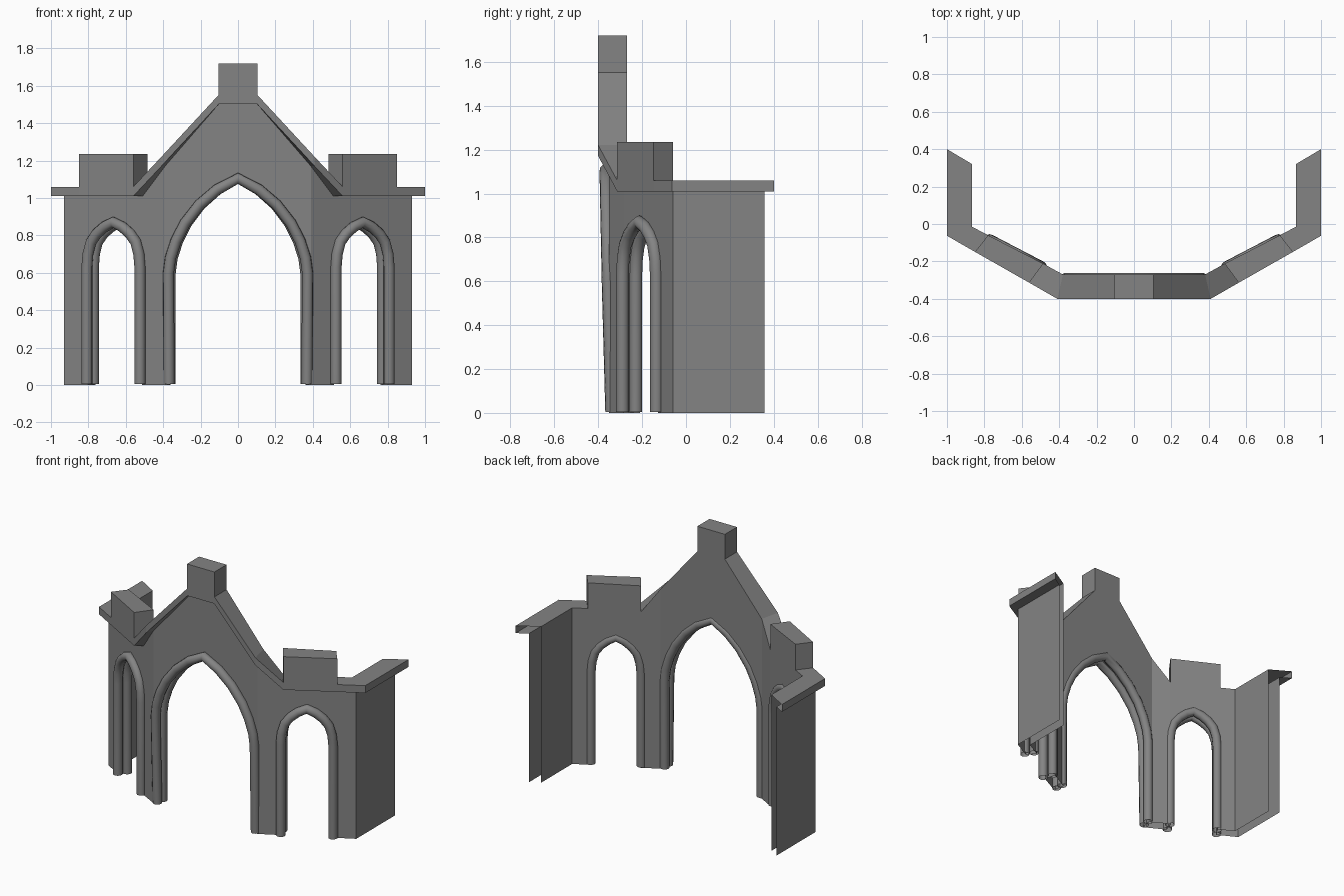
import bpy, bmesh
from mathutils import Vector

if "Cube" in bpy.data.objects:
    bpy.data.objects.remove(bpy.data.objects["Cube"])

# Plan stations: s, outer coping xy, wall face xy, inner face xy, wall top z
STATIONS = [
    (0.00, (0.00, -.400), (0.00, -.350), (0.00, -.270), 1.505),
    (0.10, (0.10, -.400), (0.10, -.350), (0.10, -.270), 1.505),
    (0.39, (0.41, -.400), (0.39, -.350), (0.38, -.270), 1.17),
    (0.51, (0.56, -.314), (0.51, -.286), (0.485, -.212), 1.01),
    (0.82, (0.85, -.149), (0.82, -.119), (0.78, -.060), 1.01),
    (0.93, (1.00, -.063), (0.93, -.060), (0.865, -.015), 1.01),
    (1.35, (1.00, 0.400), (0.93, 0.357), (0.865, 0.320), 1.01),
]
COPING = 0.05

# Dark grey stone
STONE = bpy.data.materials.new("stone")
STONE.diffuse_color = (0.23, 0.23, 0.23, 1)
STONE.use_nodes = True
STONE.node_tree.nodes["Principled BSDF"].inputs["Base Color"].default_value = STONE.diffuse_color

# Arch centre lines: (fraction of half width, z) from springing to apex
BIG = [(1, .60), (.97, .68), (.89, .77), (.76, .865), (.55, .965), (.30, 1.045), (0, 1.105)]
SMALL = [(1, .63), (.96, .70), (.84, .765), (.62, .81), (.34, .845), (0, .87)]


def arch_line(centre, half, pts):
    left = [(centre - half * f, z) for f, z in pts]
    return left + [(centre + half * f, z) for f, z in reversed(pts[:-1])]


ARCHES = [arch_line(0, .37, BIG), arch_line(.658, .144, SMALL)]


def lerp_table(table, x):
    for (x0, z0), (x1, z1) in zip(table, table[1:]):
        if x0 - 1e-6 <= x <= x1 + 1e-6:
            return z0 + (z1 - z0) * (x - x0) / (x1 - x0)
    return 0.0


def top_z(s):
    return lerp_table([(st[0], st[4]) for st in STATIONS], abs(s))


def place(s, layer, z):
    """Point on the folded plan; layer 0 = coping edge, 1 = wall face, 2 = inner face."""
    a = abs(s)
    k = [lerp_table([(st[0], Vector(st[i])) for st in STATIONS], a) for i in (1, 2, 3)]
    p = k[0].lerp(k[1], layer) if layer < 1 else k[1].lerp(k[2], layer - 1)
    return (p.x if s >= 0 else -p.x, p.y, z)


def make_object(name, faces, mirror=True):
    bm = bmesh.new()
    for f in faces:
        bm.faces.new([bm.verts.new(p) for p in f])
    bmesh.ops.remove_doubles(bm, verts=bm.verts, dist=0.0005)
    bmesh.ops.recalc_face_normals(bm, faces=bm.faces)
    me = bpy.data.meshes.new(name)
    bm.to_mesh(me)
    bm.free()
    me.materials.append(STONE)
    ob = bpy.data.objects.new(name, me)
    bpy.context.collection.objects.link(ob)
    if mirror:
        ob.modifiers.new("Mirror", 'MIRROR').use_axis[0] = True
    return ob


def strip(rows):
    """Quads between successive rows of points."""
    return [(a[i], a[i + 1], b[i + 1], b[i])
            for a, b in zip(rows, rows[1:]) for i in range(len(a) - 1)]


# Wall: front and back sheets with arched openings, joined by reveals
cuts = {round(st[0], 4) for st in STATIONS}
cuts |= {round(x, 4) for a in ARCHES for x, z in a if x >= 0}
cuts = sorted(cuts)
faces = []
for s0, s1 in zip(cuts, cuts[1:]):
    mid = (s0 + s1) / 2
    arch = next((a for a in ARCHES if a[0][0] < mid < a[-1][0]), None)
    b0, b1 = (lerp_table(arch, s0), lerp_table(arch, s1)) if arch else (0, 0)
    for layer, extra in ((1, 0), (2, COPING)):
        faces.append((place(s0, layer, b0), place(s1, layer, b1),
                      place(s1, layer, top_z(s1) + extra), place(s0, layer, top_z(s0) + extra)))
    if arch:
        faces.append((place(s0, 1, b0), place(s1, 1, b1), place(s1, 2, b1), place(s0, 2, b0)))
for s, z in (ARCHES[0][-1], ARCHES[1][0], ARCHES[1][-1]):
    faces.append((place(s, 1, 0), place(s, 2, 0), place(s, 2, z), place(s, 1, z)))
make_object("screen_wall", faces)

# Coping that overhangs the front and climbs the gable
rows = []
for st in STATIONS:
    s, z = st[0], st[4]
    rows.append([place(s, 1, z), place(s, 0, z), place(s, 0, z + COPING), place(s, 2, z + COPING)])
make_object("coping", strip(rows))


# Merlon blocks over the side arches, and the gable pinnacle
def block(name, plan, z0, z1, mirror):
    lo = [(x, y, z0) for x, y in plan]
    hi = [(x, y, z1) for x, y in plan]
    n = len(plan)
    sides = [(lo[i], lo[(i + 1) % n], hi[(i + 1) % n], hi[i]) for i in range(n)]
    make_object(name, sides + [hi, lo[::-1]], mirror)


block("merlon", [STATIONS[3][1], STATIONS[4][1], STATIONS[4][3], STATIONS[3][3]], 1.055, 1.235, True)
block("pinnacle", [(-.103, -.4), (.103, -.4), (.103, -.27), (-.103, -.27)], 1.55, 1.72, False)


# Round roll mouldings on the front and back edge of every arch
def roll(name, line, layer, lean, mirror):
    pts = [(line[0][0], 0.005)] + line + [(line[-1][0], 0.005)]
    cu = bpy.data.curves.new(name, 'CURVE')
    cu.dimensions = '3D'
    cu.bevel_depth = 0.03
    cu.bevel_resolution = 3
    cu.materials.append(STONE)
    sp = cu.splines.new('POLY')
    sp.points.add(len(pts) - 1)
    for p, (s, z) in zip(sp.points, pts):
        p.co = (*place(s, layer - lean * z, z), 1)
    ob = bpy.data.objects.new(name, cu)
    bpy.context.collection.objects.link(ob)
    bpy.ops.object.select_all(action='DESELECT')
    ob.select_set(True)
    bpy.context.view_layer.objects.active = ob
    bpy.ops.object.convert(target='MESH')
    ob = bpy.context.view_layer.objects.active
    bpy.ops.object.shade_smooth_by_angle(angle=0.8)
    if mirror:
        ob.modifiers.new("Mirror", 'MIRROR').use_axis[0] = True


roll("main_arch_front_roll", ARCHES[0], 1.15, 0.4, False)
roll("main_arch_back_roll", ARCHES[0], 1.75, 0, False)
roll("side_arch_front_roll", ARCHES[1], 0.8, 0, True)
roll("side_arch_back_roll", ARCHES[1], 1.75, 0, True)
